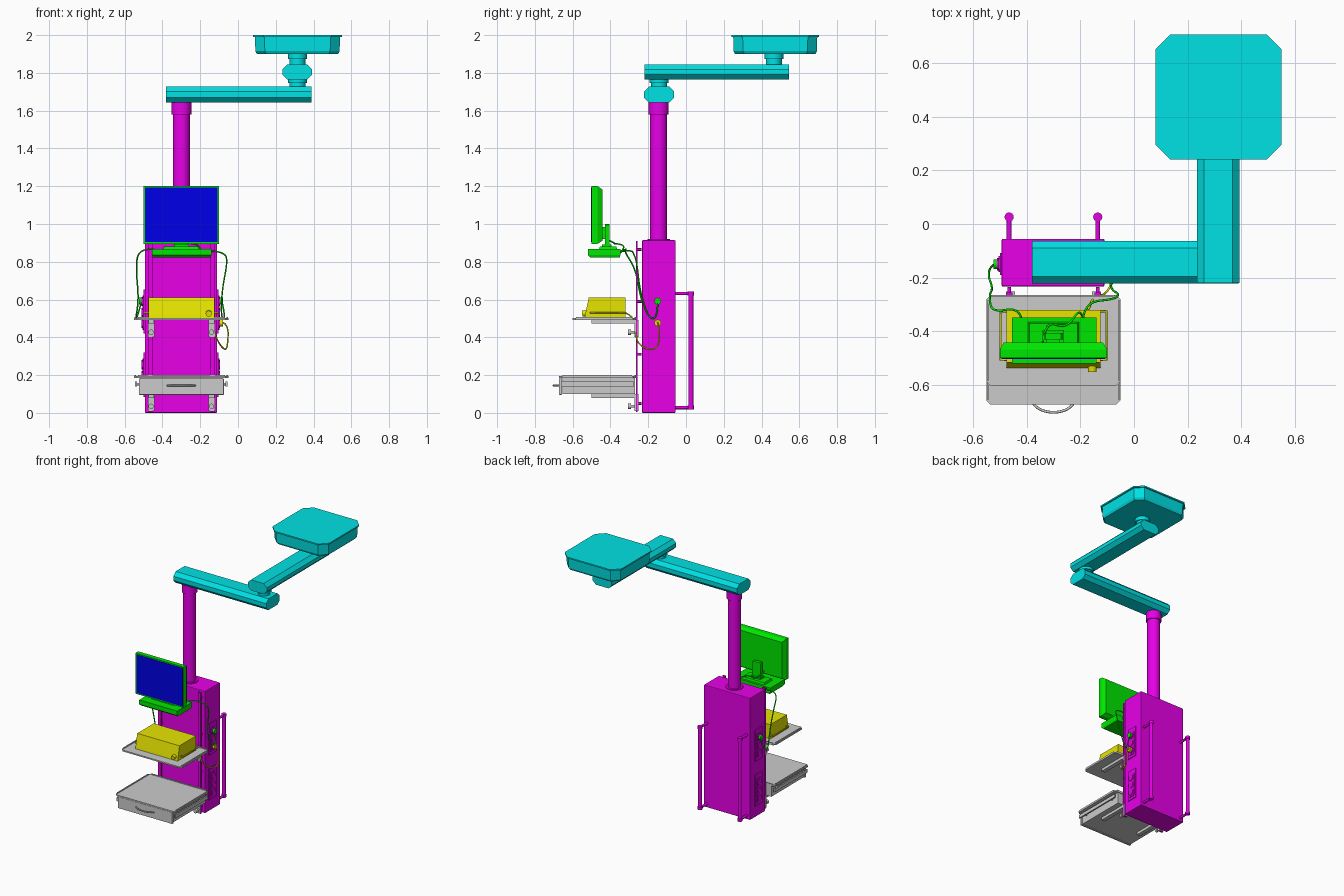
import bpy, bmesh, math
from mathutils import Vector

if "Cube" in bpy.data.objects:
    bpy.data.objects.remove(bpy.data.objects["Cube"])


def material(name, rgb):
    m = bpy.data.materials.new(name)
    m.diffuse_color = (*rgb, 1)
    m.use_nodes = True
    m.node_tree.nodes["Principled BSDF"].inputs["Base Color"].default_value = m.diffuse_color
    return m


MAG = material("magenta", (0.8, 0, 0.8))
CYAN = material("cyan", (0, 0.75, 0.77))
GREEN = material("green", (0, 0.8, 0))
YELLOW = material("yellow", (0.8, 0.78, 0))
BLUE = material("blue", (0, 0, 0.8))
GREY = None
AXES = {'z': lambda u, v, t: (u, v, t), 'y': lambda u, v, t: (u, t, v), 'x': lambda u, v, t: (t, u, v)}


def finish(name, bm, mat):
    bmesh.ops.recalc_face_normals(bm, faces=bm.faces)
    me = bpy.data.meshes.new(name)
    bm.to_mesh(me)
    bm.free()
    ob = bpy.data.objects.new(name, me)
    bpy.context.collection.objects.link(ob)
    if mat:
        me.materials.append(mat)
    return ob


def smooth(ob):
    bpy.ops.object.select_all(action='DESELECT')
    ob.select_set(True)
    bpy.context.view_layer.objects.active = ob
    bpy.ops.object.shade_smooth_by_angle(angle=math.radians(40))


def loft(name, sections, mat, axis='z', c=0.0):
    """Skin chamfered rectangles (t, u0, u1, v0, v1) placed along an axis."""
    bm = bmesh.new()
    rings = []
    for t, a, b, d, e in sections:
        if c:
            pts = [(a + c, d), (b - c, d), (b, d + c), (b, e - c), (b - c, e), (a + c, e), (a, e - c), (a, d + c)]
        else:
            pts = [(a, d), (b, d), (b, e), (a, e)]
        rings.append([bm.verts.new(AXES[axis](u, v, t)) for u, v in pts])
    n = len(rings[0])
    for r, s in zip(rings, rings[1:]):
        for i in range(n):
            bm.faces.new((r[i], r[(i + 1) % n], s[(i + 1) % n], s[i]))
    bm.faces.new(rings[0])
    bm.faces.new(rings[-1])
    return finish(name, bm, mat)


def box(name, x, y, z, mat, c=0.0, axis='z', bevel=0.0):
    t, u, v = {'z': (z, x, y), 'y': (y, x, z), 'x': (x, y, z)}[axis]
    ob = loft(name, [(k, *u, *v) for k in t], mat, axis, c)
    if bevel:
        m = ob.modifiers.new("bevel", 'BEVEL')
        m.width, m.segments = bevel, 2
    return ob


def cyl(name, p, q, r, mat, n=32):
    p, q = Vector(p), Vector(q)
    bm = bmesh.new()
    bmesh.ops.create_cone(bm, cap_ends=True, segments=n, radius1=r, radius2=r, depth=(q - p).length)
    bm.transform((q - p).to_track_quat('Z', 'Y').to_matrix().to_4x4())
    bmesh.ops.translate(bm, verts=bm.verts, vec=(p + q) / 2)
    ob = finish(name, bm, mat)
    smooth(ob)
    return ob


def tube(name, pts, r, mat, curved=True):
    cu = bpy.data.curves.new(name, 'CURVE')
    cu.dimensions, cu.bevel_depth, cu.bevel_resolution = '3D', r, 2
    cu.use_fill_caps = True
    sp = cu.splines.new('NURBS' if curved else 'POLY')
    sp.points.add(len(pts) - 1)
    for s, p in zip(sp.points, pts):
        s.co = (*p, 1)
    if curved:
        sp.order_u, sp.use_endpoint_u, sp.resolution_u = 3, True, 6
    ob = bpy.data.objects.new(name, cu)
    bpy.context.collection.objects.link(ob)
    if mat:
        cu.materials.append(mat)
    bpy.ops.object.select_all(action='DESELECT')
    ob.select_set(True)
    bpy.context.view_layer.objects.active = ob
    bpy.ops.object.convert(target='MESH')
    return ob


CX, CY = -0.3, -0.145   # column axis
JX = 0.315              # outer arm axis

# Ceiling mount with thin top lip
loft("ceiling_mount", [(1.9, 0.10, 0.53, 0.26, 0.685), (1.915, 0.092, 0.538, 0.252, 0.693),
                       (1.99, 0.09, 0.54, 0.25, 0.695)], CYAN, c=0.05)
box("ceiling_lip", (0.08, 0.55), (0.24, 0.705), (1.99, 2.0), CYAN, c=0.055)

# Two swing arms and their joints
box("upper_arm", (0.235, 0.393), (-0.22, 0.545), (1.765, 1.845), CYAN, c=0.026, axis='y')
box("lower_arm", (-0.38, 0.39), (-0.222, -0.063), (1.643, 1.727), CYAN, c=0.026, axis='x')
for label, y, z0, z1 in (("ceiling", 0.465, 1.845, 1.9), ("elbow", -0.142, 1.727, 1.765)):
    cyl(label + "_joint", (JX, y, z0), (JX, y, z1), 0.042, CYAN)
    cyl(label + "_collar", (JX, y, (z0 + z1) / 2), (JX, y, z1), 0.05, CYAN)

# Drop column
cyl("column", (CX, CY, 0.9), (CX, CY, 1.643), 0.045, MAG)
cyl("column_top_collar", (CX, CY, 1.58), (CX, CY, 1.643), 0.053, MAG)
cyl("column_base_flange", (CX, CY, 0.91), (CX, CY, 0.92), 0.06, MAG)

# Supply cabinet
box("cabinet", (-0.493, -0.11), (-0.233, -0.055), (0.0, 0.914), MAG, bevel=0.005)

# Left/right repeats: socket panels, front rails, rear handles
for s, side in ((-1, "left"), (1, "right")):
    wall = CX - 0.002 + s * 0.19
    for level, z in (("upper", 0.537), ("lower", 0.202)):
        box(f"{side}_{level}_socket_panel", sorted((wall, wall + s * 0.008)), (-0.19, -0.108),
            (z - 0.117, z + 0.117), MAG)
        box(f"{side}_{level}_socket_frame", sorted((wall, wall + s * 0.013)), (-0.178, -0.12),
            (z - 0.098, z + 0.085), MAG, c=0.008, axis='x')
        for i in (-1, 0, 1):
            zz = z + i * 0.058 - 0.005
            cyl(f"{side}_{level}_socket", (wall, -0.15, zz), (wall + s * 0.018, -0.15, zz), 0.024, MAG, 24)
    rx = CX + s * 0.165
    box(side + "_front_rail", (rx - 0.012, rx + 0.012), (-0.266, -0.256), (0.005, 0.91), MAG)
    for z in (0.05, 0.31, 0.59, 0.865):
        cyl(side + "_rail_spacer", (rx, -0.235, z), (rx, -0.258, z), 0.007, MAG, 12)
    cyl(side + "_rear_handle", (rx, 0.026, 0.018), (rx, 0.026, 0.642), 0.013, MAG, 16)
    for z in (0.028, 0.632):
        cyl(side + "_handle_standoff", (rx, -0.058, z), (rx, 0.026, z), 0.009, MAG, 16)
        cyl(side + "_handle_end", (rx, 0.026, z - 0.01), (rx, 0.026, z + 0.01), 0.017, MAG, 16)
    # Shelf brackets with clamp knobs
    bx = CX + s * 0.16
    for level, z in (("shelf", 0.492), ("drawer", 0.1)):
        box(f"{side}_{level}_bracket", (bx - 0.015, bx + 0.015), (-0.5, -0.256), (z - 0.02, z), GREY)
        box(f"{side}_{level}_clamp", (bx - 0.017, bx + 0.017), (-0.272, -0.252), (z - 0.09, z), GREY)
        cyl(f"{side}_{level}_knob_stem", (bx, -0.27, z - 0.065), (bx, -0.295, z - 0.065), 0.007, GREY, 12)
        cyl(f"{side}_{level}_knob", (bx, -0.29, z - 0.065), (bx, -0.308, z - 0.065), 0.014, GREY, 16)
    # Drawer side rails
    x = CX + s * 0.24
    box(side + "_drawer_rail", (x - 0.005, x + 0.005), (-0.66, -0.275), (0.14, 0.165), GREY)
    for y in (-0.61, -0.33):
        cyl(side + "_drawer_rail_post", (CX + s * 0.21, y, 0.152), (x, y, 0.152), 0.006, GREY, 12)
    # Grab rods beside the yellow unit
    tube(side + "_unit_rod", [(CX + s * 0.17, -0.325, 0.53), (CX + s * 0.197, -0.325, 0.53),
                              (CX + s * 0.197, -0.505, 0.53), (CX + s * 0.17, -0.505, 0.53)], 0.005, YELLOW, False)

# Shelf and drawer unit, each with a raised rim
for name, y0, z in (("shelf", -0.602, 0.492), ("drawer_top", -0.673, 0.184)):
    box(name, (-0.55, -0.05), (y0, -0.265), (z, z + 0.01), GREY, c=0.016)
    box(name + "_back_rim", (-0.53, -0.07), (-0.272, -0.265), (z, z + 0.016), GREY)
    for s in (-1, 1):
        x = CX + s * 0.244
        box(name + "_side_rim", (x - 0.004, x + 0.004), (y0 + 0.02, -0.285), (z, z + 0.016), GREY)
box("drawer_case", (-0.518, -0.082), (-0.655, -0.27), (0.1, 0.184), GREY)
box("drawer_front", (-0.525, -0.075), (-0.672, -0.656), (0.096, 0.182), GREY, bevel=0.003)
tube("drawer_handle", [(-0.375, -0.668, 0.145), (-0.36, -0.69, 0.145), (-0.3, -0.705, 0.145),
                       (-0.24, -0.69, 0.145), (-0.225, -0.668, 0.145)], 0.005, GREY)

# Yellow unit with sloped front and dial
loft("yellow_unit", [(0.503, -0.475, -0.125, -0.537, -0.32), (0.515, -0.475, -0.125, -0.535, -0.32),
                     (0.61, -0.475, -0.125, -0.515, -0.32)], YELLOW)
cyl("unit_dial", (-0.155, -0.525, 0.528), (-0.155, -0.55, 0.525), 0.016, YELLOW, 20)

# Green base unit
loft("base_unit", [(0.822, -0.45, -0.145, -0.505, -0.35), (0.835, -0.455, -0.14, -0.52, -0.348),
                   (0.868, -0.455, -0.14, -0.52, -0.348)], GREEN)

# Monitor, screen and stand
loft("monitor", [(-0.5, -0.5, -0.1, 0.895, 1.2), (-0.468, -0.5, -0.1, 0.895, 1.2),
                 (-0.442, -0.485, -0.115, 0.912, 1.183)], GREEN, 'y')
box("screen", (-0.492, -0.108), (-0.502, -0.49), (0.904, 1.192), BLUE)
loft("stand_base", [(0.868, -0.395, -0.205, -0.46, -0.365), (0.882, -0.39, -0.21, -0.455, -0.37)], GREEN)
box("stand_foot", (-0.34, -0.26), (-0.445, -0.395), (0.88, 0.892), GREEN)
box("stand_neck", (-0.335, -0.265), (-0.43, -0.406), (0.88, 1.0), GREEN, c=0.006, axis='y')
box("stand_mount", (-0.325, -0.275), (-0.445, -0.425), (0.92, 0.985), GREEN)

# Cables and plugs
tube("left_cable", [(-0.42, -0.35, 0.855), (-0.43, -0.31, 0.87), (-0.53, -0.33, 0.86), (-0.54, -0.265, 0.76),
                    (-0.525, -0.24, 0.6), (-0.545, -0.19, 0.48), (-0.53, -0.15, 0.52), (-0.51, -0.15, 0.59)],
     0.004, GREEN)
tube("right_cable", [(-0.19, -0.35, 0.855), (-0.18, -0.29, 0.86), (-0.07, -0.28, 0.85), (-0.055, -0.26, 0.8),
                     (-0.085, -0.245, 0.65), (-0.09, -0.2, 0.5), (-0.065, -0.15, 0.5), (-0.085, -0.15, 0.59)],
     0.004, GREEN)
tube("monitor_cable", [(-0.34, -0.44, 0.93), (-0.33, -0.36, 0.89), (-0.25, -0.39, 0.9), (-0.2, -0.31, 0.885),
                       (-0.19, -0.35, 0.845)], 0.004, GREEN)
tube("unit_cable", [(-0.17, -0.32, 0.53), (-0.15, -0.26, 0.5), (-0.11, -0.27, 0.38), (-0.07, -0.2, 0.33),
                    (-0.055, -0.14, 0.35), (-0.05, -0.145, 0.47), (-0.085, -0.15, 0.48)], 0.004, YELLOW)
for name, s, z, mat in (("left_plug", -1, 0.592, GREEN), ("right_plug", 1, 0.592, GREEN), ("unit_plug", 1, 0.476, YELLOW)):
    x = CX - 0.002 + s * 0.2
    cyl(name, (x, -0.15, z), (x + s * 0.022, -0.15, z), 0.018, mat, 16)
